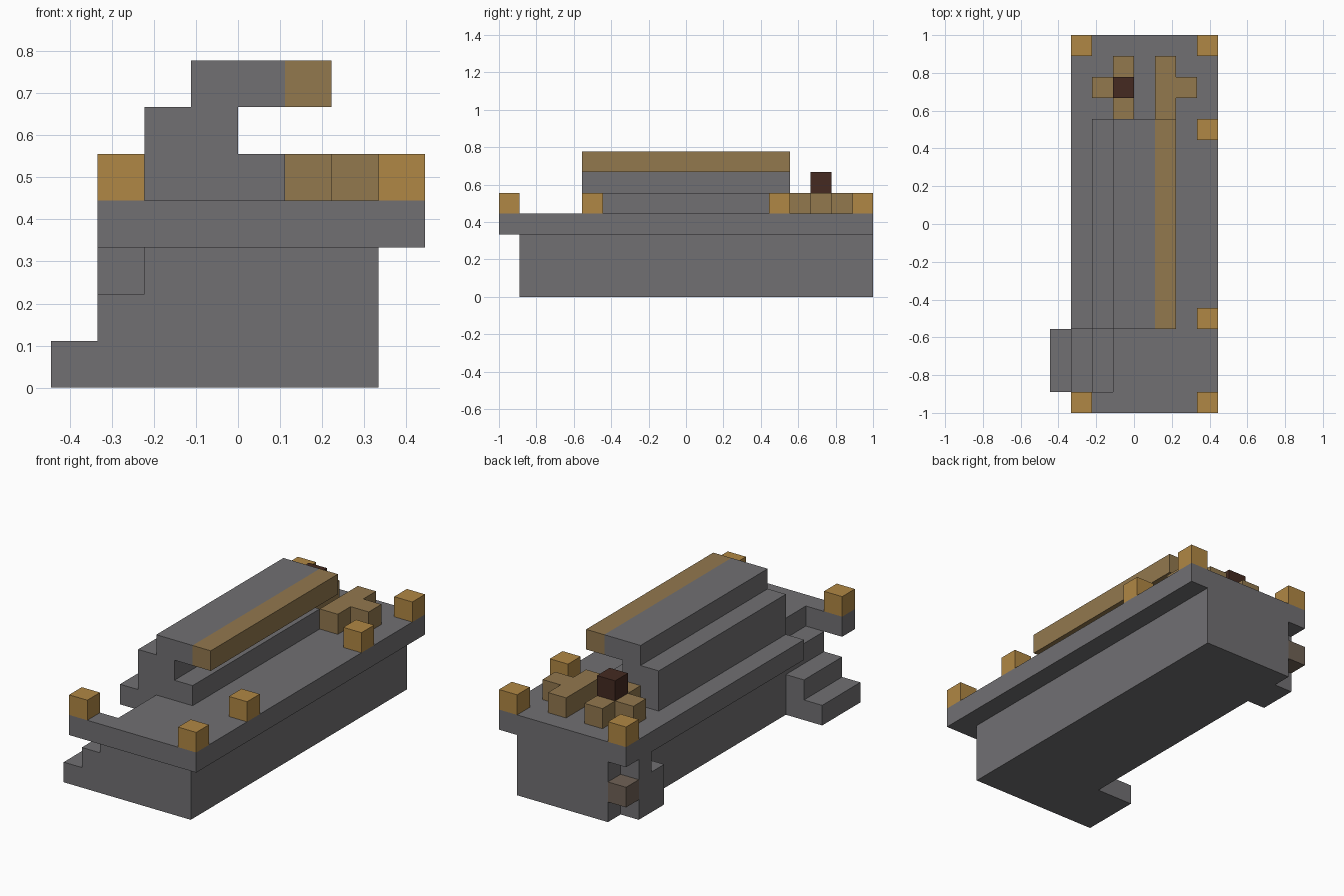
import bpy
import bmesh
from mathutils import Vector

UNIT = 1 / 9  # one grid block

if "Cube" in bpy.data.objects:
    bpy.data.objects.remove(bpy.data.objects["Cube"], do_unlink=True)


def material(name, rgb):
    mat = bpy.data.materials.new(name)
    mat.use_nodes = True
    mat.diffuse_color = (*rgb, 1)
    bsdf = mat.node_tree.nodes["Principled BSDF"]
    bsdf.inputs["Base Color"].default_value = (*rgb, 1)
    bsdf.inputs["Roughness"].default_value = 0.9
    return mat


stone = material("stone grey", (0.165, 0.162, 0.171))
gold = material("ochre", (0.434, 0.242, 0.058))
wood = material("wood brown", (0.288, 0.188, 0.076))
dark = material("dark brown", (0.058, 0.023, 0.015))
taupe = material("taupe", (0.16, 0.122, 0.093))


def extrude(name, outline, low, high, mat, axis="z"):
    """Extrude a flat outline (in blocks) along z (xy outline) or y (xz outline)."""
    bm = bmesh.new()
    place = (lambda a, b: (a, b, low)) if axis == "z" else (lambda a, b: (a, low, b))
    face = bm.faces.new([bm.verts.new(Vector(place(a, b)) * UNIT) for a, b in outline])
    step = Vector((0, 0, 1)) if axis == "z" else Vector((0, 1, 0))
    new = bmesh.ops.extrude_face_region(bm, geom=[face], use_keep_orig=True)["geom"]
    verts = [g for g in new if isinstance(g, bmesh.types.BMVert)]
    bmesh.ops.translate(bm, verts=verts, vec=step * (high - low) * UNIT)
    bmesh.ops.recalc_face_normals(bm, faces=bm.faces)
    mesh = bpy.data.meshes.new(name)
    bm.to_mesh(mesh)
    bm.free()
    mesh.materials.append(mat)
    obj = bpy.data.objects.new(name, mesh)
    bpy.context.collection.objects.link(obj)
    return obj


def box(name, x, y, z, mat):
    outline = [(x[0], y[0]), (x[1], y[0]), (x[1], y[1]), (x[0], y[1])]
    return extrude(name, outline, z[0], z[1], mat)


# Main base
box("base", (-2, 3), (-8, 9), (0, 3), stone)

# Side stairs, stepping down from the base
extrude("side_stairs", [(-2, 0), (-2, 2), (-3, 2), (-3, 1), (-4, 1), (-4, 0)],
        -8, -5, stone, "y")

# Buttress on the rear corner, with a small projecting block
box("buttress_tall", (-3, -2), (7, 8), (0, 3), stone)
box("buttress_short", (-3, -2), (6, 7), (0, 2), stone)
box("buttress_block", (-3, -2), (8, 9), (1, 2), taupe)

# Deck with an opening over the stairs
extrude("deck", [(-3, -9), (4, -9), (4, 9), (-3, 9),
                 (-3, -5), (-1, -5), (-1, -8), (-3, -8)], 3, 4, stone)

# Long stepped shelter with an overhanging roof
extrude("shelter", [(-2, 4), (1, 4), (1, 5), (0, 5), (0, 6),
                    (1, 6), (1, 7), (-1, 7), (-1, 6), (-2, 6)],
        -5, 5, stone, "y")
box("roof_edge", (1, 2), (-5, 5), (6, 7), wood)

# Corner and edge posts
for i, (x, y) in enumerate([(-3, -9), (3, -9), (3, -5), (3, 4), (3, 8), (-3, 8)]):
    box(f"post_{i + 1}", (x, x + 1), (y, y + 1), (4, 5), gold)

# Wooden blocks at the rear: a T shape and a cross with a dark cap
extrude("t_block", [(1, 5), (2, 5), (2, 6), (3, 6), (3, 7), (2, 7), (2, 8), (1, 8)],
        4, 5, wood)
extrude("cross_block", [(-1, 5), (0, 5), (0, 8), (-1, 8), (-1, 7),
                        (-2, 7), (-2, 6), (-1, 6)], 4, 5, wood)
box("cross_cap", (-1, 0), (6, 7), (5, 6), dark)
